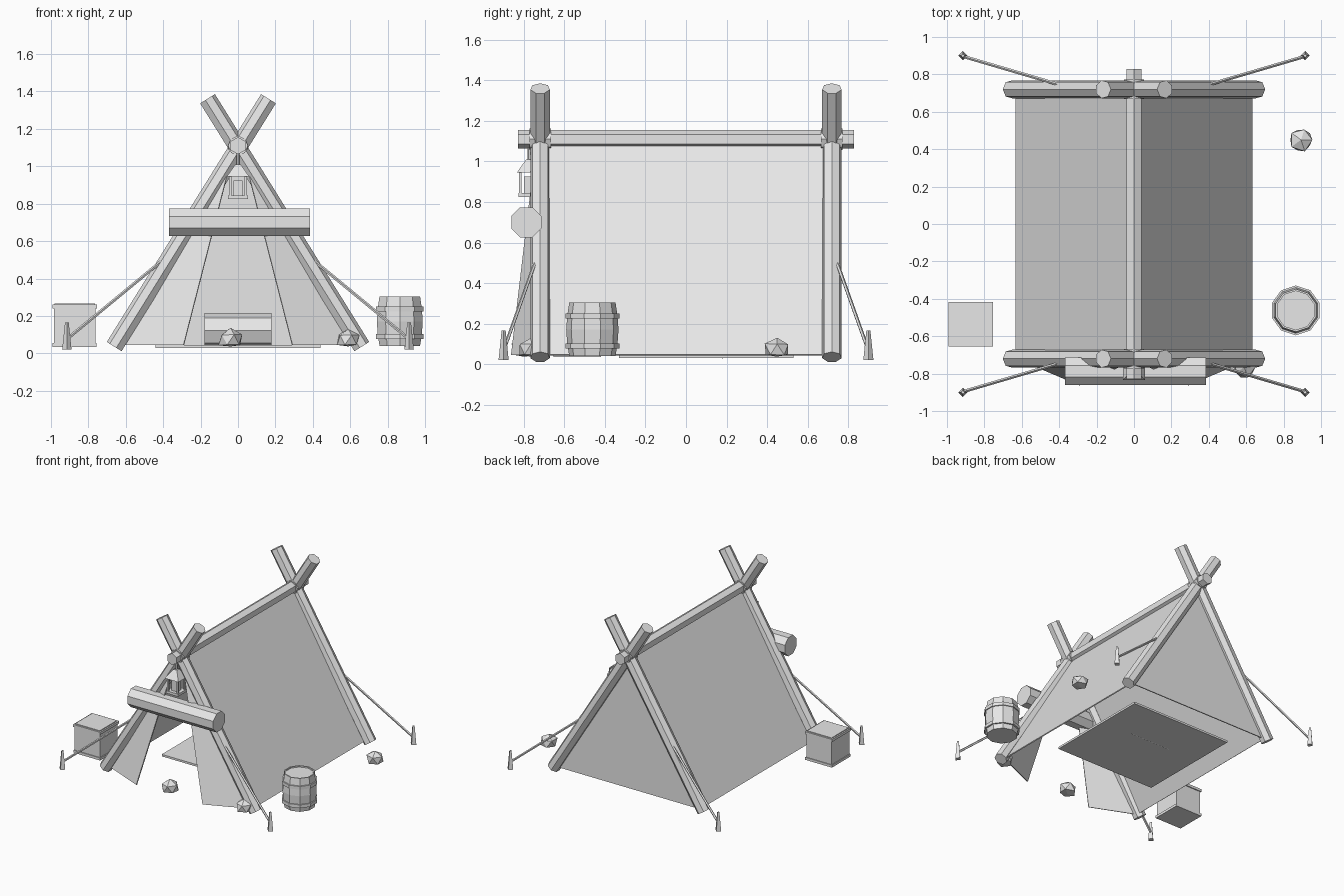
import bpy, bmesh, math, random
from mathutils import Vector

random.seed(4)
if "Cube" in bpy.data.objects:
    bpy.data.objects.remove(bpy.data.objects["Cube"])

GREY = (0.8, 0.8, 0.8, 1)
mat = bpy.data.materials.new("plain_grey")
mat.use_nodes = True
mat.diffuse_color = GREY
mat.node_tree.nodes["Principled BSDF"].inputs["Base Color"].default_value = GREY


def add(name, bm):
    bmesh.ops.recalc_face_normals(bm, faces=bm.faces)
    me = bpy.data.meshes.new(name)
    bm.to_mesh(me)
    bm.free()
    me.materials.append(mat)
    ob = bpy.data.objects.new(name, me)
    bpy.context.collection.objects.link(ob)
    return ob


def rod(name, a, b, r, sides, r2=None, turn=0.0):
    """Straight faceted rod between two points."""
    a, b = Vector(a), Vector(b)
    d = b - a
    bm = bmesh.new()
    bmesh.ops.create_cone(bm, cap_ends=True, segments=sides, radius1=r,
                          radius2=r if r2 is None else r2, depth=d.length)
    for v in bm.verts:
        x, y = v.co.x, v.co.y
        v.co.x = x * math.cos(turn) - y * math.sin(turn)
        v.co.y = x * math.sin(turn) + y * math.cos(turn)
    q = d.to_track_quat('Z', 'Y')
    for v in bm.verts:
        v.co = q @ v.co + (a + b) / 2
    return add(name, bm)


def box(name, centre, size):
    bm = bmesh.new()
    bmesh.ops.create_cube(bm, size=1)
    for v in bm.verts:
        v.co = Vector(c + p * s for c, p, s in zip(centre, v.co, size))
    return add(name, bm)


def sheet(name, pts, thick=0.008):
    bm = bmesh.new()
    bm.faces.new([bm.verts.new(p) for p in pts])
    ob = add(name, bm)
    mod = ob.modifiers.new("thickness", 'SOLIDIFY')
    mod.thickness = thick
    mod.offset = 0
    return ob


def lathe(name, profile, centre, sides):
    """Closed turned shape from (radius, height) pairs."""
    bm = bmesh.new()
    rings = []
    for r, z in profile:
        ring = []
        for i in range(sides):
            t = 2 * math.pi * (i + 0.5) / sides
            ring.append(bm.verts.new((centre[0] + r * math.cos(t),
                                      centre[1] + r * math.sin(t), z)))
        rings.append(ring)
    for lo, hi in zip(rings, rings[1:]):
        for i in range(sides):
            j = (i + 1) % sides
            bm.faces.new((lo[i], lo[j], hi[j], hi[i]))
    bm.faces.new(rings[0])
    bm.faces.new(rings[-1])
    return add(name, bm)


# Crossed poles and ridge
END = 0.72
for label, y in (("front", -END), ("back", END)):
    for side, s in (("left", 1), ("right", -1)):
        rod(f"{label}_{side}_pole", (s * 0.66, y, 0.035), (-s * 0.165, y, 1.36), 0.049, 7)
    rod(f"{label}_lashing", (0, y - 0.053, 1.11), (0, y + 0.053, 1.11), 0.053, 8)
rod("ridge_pole", (0, -0.83, 1.11), (0, 0.83, 1.11), 0.046, 6)

# Canvas walls and door flaps
FOOT, TOP = 0.045, 1.10
for side, s in (("left", 1), ("right", -1)):
    sheet(f"{side}_canvas", [(s * 0.63, -END, FOOT), (s * 0.63, END, FOOT),
                             (0, END, TOP), (0, -END, TOP)])
    sheet(f"{side}_door_flap", [(s * 0.62, -END, FOOT), (s * 0.29, -0.86, FOOT),
                                (s * 0.02, -0.735, TOP)])
sheet("back_canvas", [(-0.63, END, FOOT), (0.63, END, FOOT), (0, END, TOP)])

# Rolled awning over the door
rod("awning_roll", (-0.37, -0.788, 0.70), (0.385, -0.788, 0.70), 0.08, 8, turn=math.pi / 8)

# Inside: mat and bedroll
box("floor_mat", (0, 0.1, 0.037), (0.88, 0.86, 0.016))
rod("bedroll", (-0.18, 0.18, 0.122), (0.18, 0.18, 0.122), 0.094, 8)

# Guy ropes and pegs
for label, t in (("front", -1), ("back", 1)):
    for side, s in (("left", 1), ("right", -1)):
        rod(f"{label}_{side}_rope", (s * 0.40, t * 0.745, 0.50), (s * 0.91, t * 0.895, 0.08), 0.009, 5)
        rod(f"{label}_{side}_peg", (s * 0.915, t * 0.9, 0.02), (s * 0.915, t * 0.9, 0.165), 0.025, 4, 0.01)

# Hanging lantern
LY = -0.775
box("lantern_base", (0, LY, 0.835), (0.105, 0.105, 0.02))
box("lantern_core", (0, LY, 0.88), (0.05, 0.05, 0.09))
for sx in (-1, 1):
    for sy in (-1, 1):
        box("lantern_post", (sx * 0.042, LY + sy * 0.042, 0.89), (0.012, 0.012, 0.11))
rod("lantern_roof", (0, LY, 0.945), (0, LY, 1.01), 0.085, 4, 0.02, turn=math.pi / 4)
rod("lantern_cord", (0, LY, 1.0), (0, LY, 1.1), 0.008, 5)

# Crate with lid and base rims
CX, CY = -0.873, -0.537
box("crate_body", (CX, CY, 0.15), (0.222, 0.222, 0.20))
box("crate_base", (CX, CY, 0.045), (0.235, 0.235, 0.02))
box("crate_rim", (CX, CY, 0.25), (0.238, 0.238, 0.02))
box("crate_lid", (CX, CY, 0.26), (0.216, 0.216, 0.012))

# Barrel with hoops
BARREL = (0.865, -0.462)
lathe("barrel_body", [(0.114, 0.04), (0.124, 0.10), (0.129, 0.17), (0.124, 0.24),
                      (0.114, 0.305), (0.104, 0.305), (0.104, 0.295)], BARREL, 10)
for name, z in (("lower_hoop", 0.09), ("upper_hoop", 0.237)):
    lathe(name, [(0.133, z - 0.013), (0.133, z + 0.013)], BARREL, 10)

# Scattered stones
for x, y, r in ((0.893, 0.45, 0.068), (-0.04, -0.80, 0.068), (0.59, -0.765, 0.066)):
    bm = bmesh.new()
    bmesh.ops.create_icosphere(bm, subdivisions=1, radius=r)
    for v in bm.verts:
        v.co *= random.uniform(0.9, 1.08)
        v.co.z = max(v.co.z * 0.9, -0.035)
        v.co += Vector((x, y, 0.072))
    add("stone", bm)
